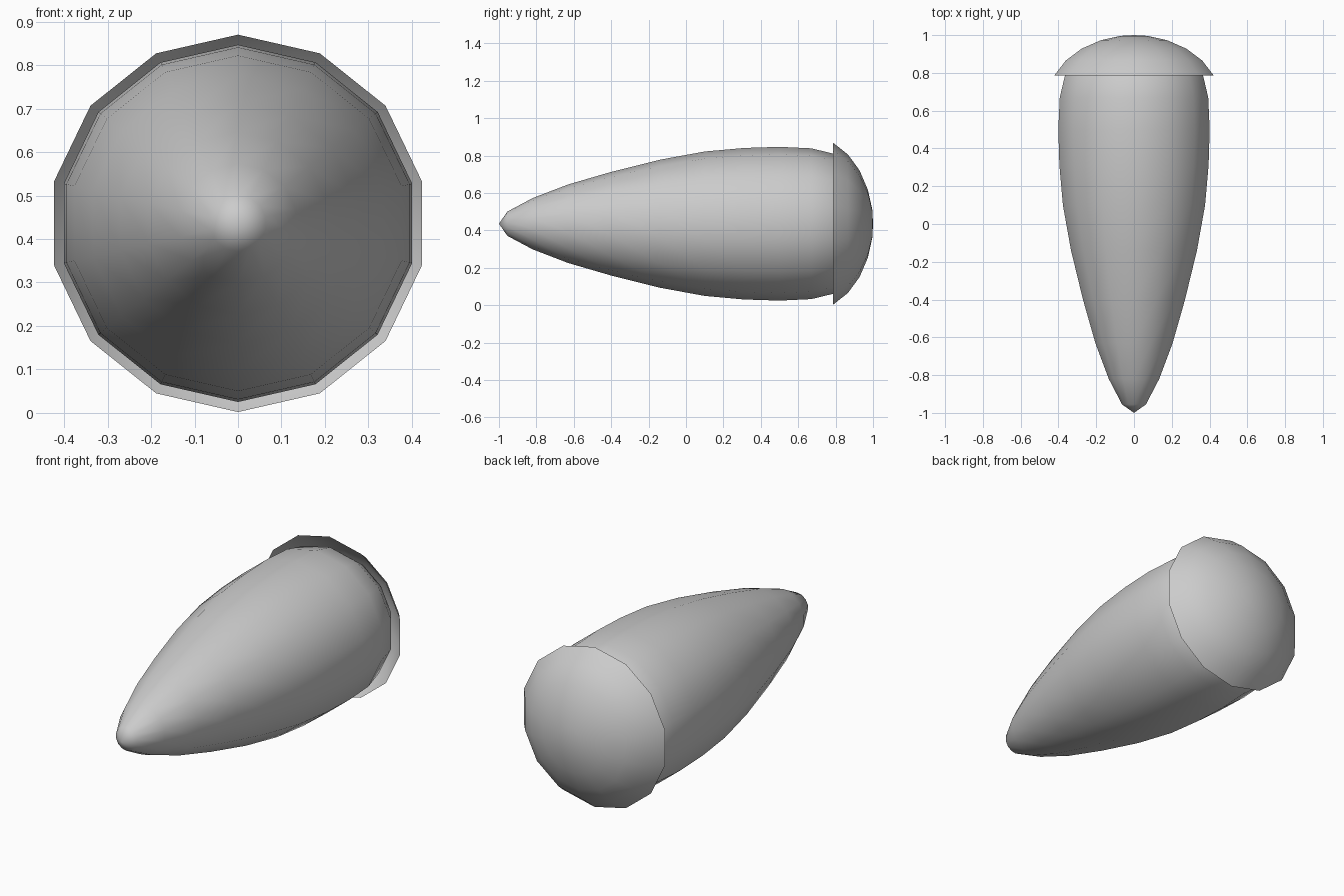
import bpy, bmesh
from math import sin, cos, pi

if "Cube" in bpy.data.objects:
    bpy.data.objects.remove(bpy.data.objects["Cube"])

SIDES = 14
AXIS_Z = 0.436


def lathe(name, profile):
    """Revolve (y, radius) points around the lengthwise axis; radius 0 makes a pole."""
    bm = bmesh.new()
    rings = []
    for y, r in profile:
        n = SIDES if r > 0 else 1
        rings.append([bm.verts.new((r * sin(2 * pi * i / SIDES), y,
                                    AXIS_Z + r * cos(2 * pi * i / SIDES)))
                      for i in range(n)])
    for a, b in zip(rings, rings[1:]):
        for i in range(SIDES):
            j = (i + 1) % SIDES
            corners = [a[i % len(a)], a[j % len(a)], b[j % len(b)], b[i % len(b)]]
            face = bm.faces.new(list(dict.fromkeys(corners)))
            face.smooth = True
    bm.normal_update()
    # Outward normals: the pole end at the back must face +y
    if bm.faces[:][-1].normal.y < 0:
        bmesh.ops.reverse_faces(bm, faces=bm.faces[:])
    mesh = bpy.data.meshes.new(name)
    bm.to_mesh(mesh)
    bm.free()
    obj = bpy.data.objects.new(name, mesh)
    bpy.context.collection.objects.link(obj)
    return obj


# Long tapered body, pointed at the front and rounded off inside the cap
lathe("body", [(-1.0, 0), (-0.955, 0.065), (-0.82, 0.137), (-0.63, 0.21),
               (-0.40, 0.277), (-0.14, 0.342), (0.10, 0.386), (0.31, 0.405),
               (0.50, 0.411), (0.67, 0.403), (0.79, 0.374), (0.88, 0.31),
               (0.94, 0.20), (0.97, 0)])

# Open domed cap overhanging the back of the body
lathe("cap", [(0.785, 0.434), (0.866, 0.37), (0.928, 0.285),
              (0.973, 0.18), (0.996, 0.075), (1.0, 0)])
